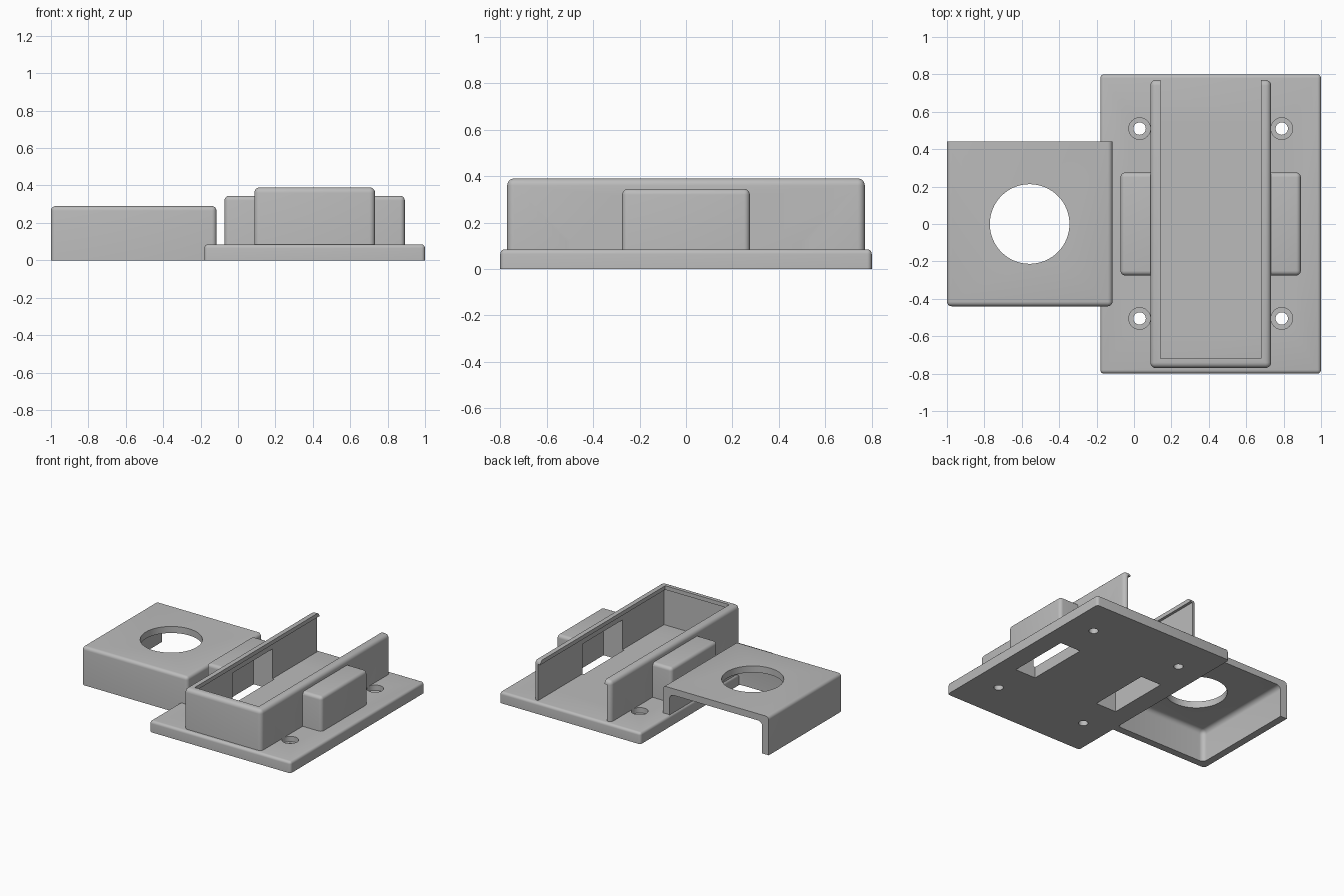
import bpy
import bmesh
from mathutils import Vector

if "Cube" in bpy.data.objects:
    bpy.data.objects.remove(bpy.data.objects["Cube"], do_unlink=True)

grey = bpy.data.materials.new("light grey plastic")
grey.use_nodes = True
colour = (0.5, 0.5, 0.5, 1)
grey.diffuse_color = colour
grey.node_tree.nodes["Principled BSDF"].inputs["Base Color"].default_value = colour


def add_object(name, bm):
    mesh = bpy.data.meshes.new(name)
    bm.to_mesh(mesh)
    bm.free()
    mesh.materials.append(grey)
    obj = bpy.data.objects.new(name, mesh)
    bpy.context.collection.objects.link(obj)
    return obj


def rounded_box(name, low, high, radius=0, sharp_sides=()):
    """Box with a flat underside; sharp_sides lists (axis, value) planes left square."""
    bm = bmesh.new()
    bmesh.ops.create_cube(bm, size=1)
    low, high = Vector(low), Vector(high)
    for v in bm.verts:
        v.co = [(low + high)[i] / 2 + v.co[i] * (high - low)[i] for i in range(3)]
    if radius:
        square = [(2, low.z), *sharp_sides]
        edges = [e for e in bm.edges
                 if not any(all(abs(v.co[a] - val) < 1e-5 for v in e.verts)
                            for a, val in square)]
        bmesh.ops.bevel(bm, geom=edges, offset=radius, segments=5,
                        profile=0.5, affect='EDGES', clamp_overlap=True)
    return add_object(name, bm)


def cylinder(name, x, y, z0, z1, radius, sides=48):
    bm = bmesh.new()
    bmesh.ops.create_cone(bm, cap_ends=True, segments=sides, radius1=radius,
                          radius2=radius, depth=z1 - z0)
    bmesh.ops.translate(bm, verts=bm.verts, vec=(x, y, (z0 + z1) / 2))
    return add_object(name, bm)


def cut(target, cutters):
    bpy.context.view_layer.objects.active = target
    for cutter in cutters:
        mod = target.modifiers.new("cut", 'BOOLEAN')
        mod.operation = 'DIFFERENCE'
        mod.solver = 'EXACT'
        mod.object = cutter
        bpy.ops.object.modifier_apply(modifier=mod.name)


MID = 0.41      # centre line of the tray
TOP = 0.085     # top of the base plate

# Main solids
plate = rounded_box("base_plate", (-0.18, -0.8, 0), (1, 0.8, TOP), 0.02)
tray = rounded_box("tray_walls", (MID - 0.323, -0.77, 0.06), (MID + 0.323, 0.77, 0.39), 0.03)
cover = rounded_box("cover", (-1, -0.44, 0), (-0.115, 0.44, 0.29), 0.025, [(1, 0.44)])

# Tray hollow, open at the back, with a lip overhanging along the rim
hollow = rounded_box("tray_hollow", (MID - 0.288, -0.735, 0), (MID + 0.288, 1, 0.36))
mouth = rounded_box("tray_mouth", (MID - 0.268, -0.72, 0.2), (MID + 0.268, 1, 0.6))

# Side pockets that open into the tray and through the plate
pockets, side_boxes = [], []
for side, label in ((1, "left"), (-1, "right")):
    inner, outer = MID + side * 0.305, MID + side * 0.482
    box = rounded_box(label + "_side_box", (min(inner, outer), -0.275, 0.06),
                      (max(inner, outer), 0.275, 0.345), 0.025, [(0, inner)])
    a, b = MID + side * 0.275, MID + side * 0.447
    pocket = rounded_box("pocket", (min(a, b), -0.24, -0.1), (max(a, b), 0.24, 0.31))
    cut(box, [pocket])
    pockets.append(pocket)
    side_boxes.append(box)

# Counterbored screw holes
screws = []
for x in (MID - 0.38, MID + 0.38):
    for y in (-0.505, 0.51):
        screws.append(cylinder("screw_hole", x, y, -0.1, 0.2, 0.033, 32))
        screws.append(cylinder("screw_seat", x, y, 0.045, 0.12, 0.058, 32))

# Cover interior, open below and at the back, with a round opening on top
cover_hollow = rounded_box("cover_hollow", (-0.945, -0.385, -0.1), (-0.17, 0.6, 0.24), 0.035)
cover_hole = cylinder("cover_hole", -0.558, 0, 0.1, 0.5, 0.213, 64)

cut(plate, pockets + screws)
cut(tray, [hollow, mouth] + pockets + screws)
cut(cover, [cover_hollow, cover_hole])

# Remove cutters and shade the finished parts
for helper in [hollow, mouth, cover_hollow, cover_hole] + pockets + screws:
    bpy.data.objects.remove(helper, do_unlink=True)
bpy.ops.object.select_all(action='DESELECT')
for part in [plate, tray, cover] + side_boxes:
    part.select_set(True)
bpy.context.view_layer.objects.active = plate
bpy.ops.object.shade_smooth_by_angle(angle=0.6)
